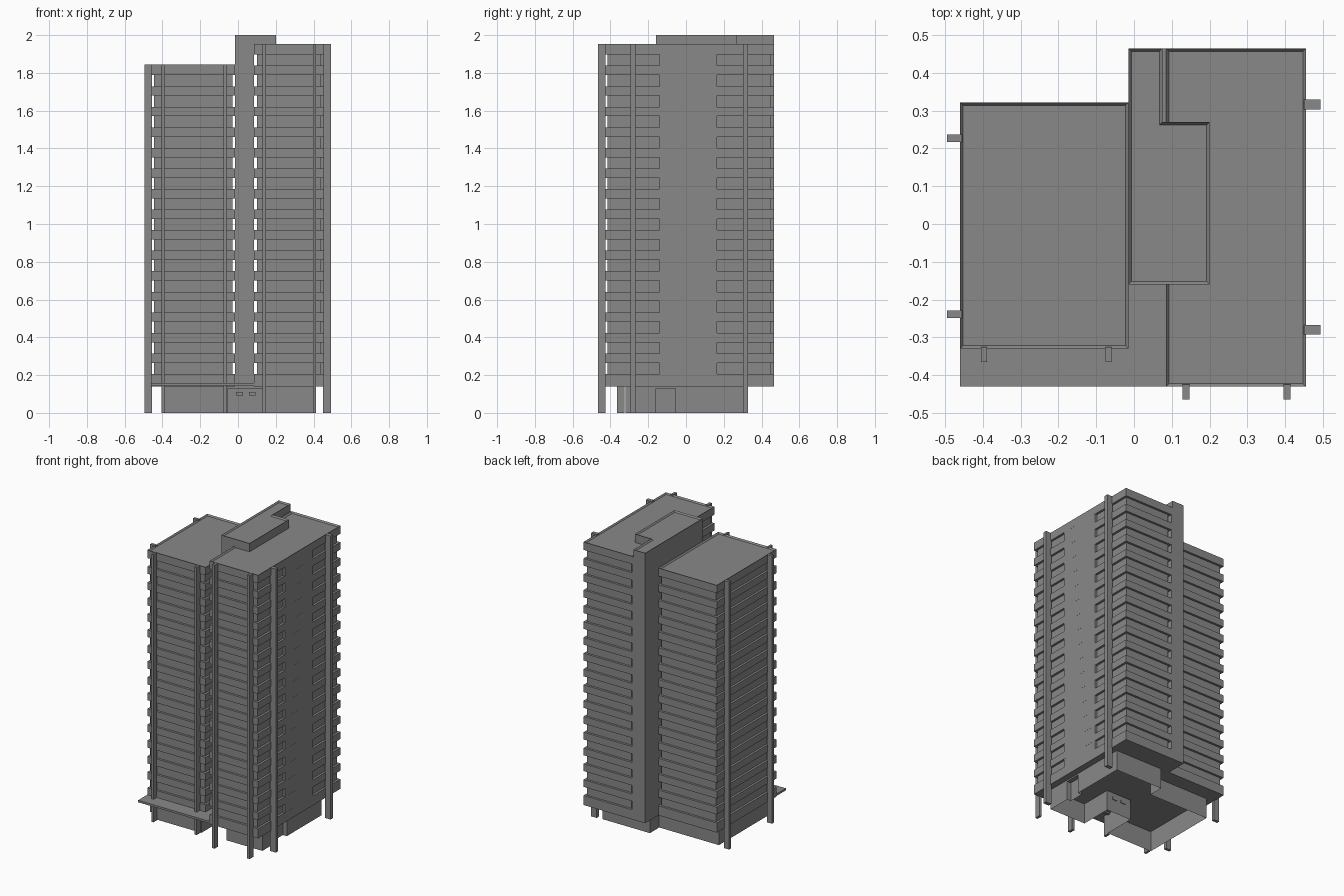
import bpy, bmesh

cube = bpy.data.objects.get("Cube")
if cube:
    bpy.data.objects.remove(cube, do_unlink=True)

concrete = bpy.data.materials.new("concrete_grey")
concrete.use_nodes = True
GREY = (0.25, 0.25, 0.25, 1)
concrete.diffuse_color = GREY
concrete.node_tree.nodes["Principled BSDF"].inputs["Base Color"].default_value = GREY

GROUND_TOP = 0.14      # underside of the towers
PITCH = 0.1088         # storey height
SILL, HEAD = 0.206, 0.265
RECESS = 0.015


def finish(name, bm):
    bmesh.ops.recalc_face_normals(bm, faces=bm.faces)
    mesh = bpy.data.meshes.new(name)
    bm.to_mesh(mesh)
    bm.free()
    mesh.materials.append(concrete)
    obj = bpy.data.objects.new(name, mesh)
    bpy.context.collection.objects.link(obj)
    return obj


def add_prism(bm, outline, z0, z1, parapet=False):
    """Extrude a plan outline; a parapet leaves a thin rim round a sunk roof."""
    bottom = bm.faces.new([bm.verts.new((x, y, z0)) for x, y in outline])
    bottom.normal_update()
    if bottom.normal.z > 0:
        bottom.normal_flip()
    made = bmesh.ops.extrude_face_region(bm, geom=[bottom], use_keep_orig=True)["geom"]
    top = next(g for g in made if isinstance(g, bmesh.types.BMFace))
    for v in top.verts:
        v.co.z = z1
    bmesh.ops.recalc_face_normals(bm, faces=bm.faces)
    if parapet:
        bmesh.ops.inset_region(bm, faces=[top], thickness=0.008, use_even_offset=True)
        for v in top.verts:
            v.co.z -= 0.01
    return bottom, top


def rect(x0, x1, y0, y1):
    return [(x0, y0), (x1, y0), (x1, y1), (x0, y1)]


def prism(name, outline, z0, z1, parapet=False):
    bm = bmesh.new()
    add_prism(bm, outline, z0, z1, parapet)
    return finish(name, bm)


def tower(name, x0, x1, y0, y1, floors):
    """Set-back window walls wrapped by projecting floor bands."""
    top = HEAD + (floors - 1) * PITCH + 0.055
    r = RECESS
    prism(name + "_window_walls", rect(x0 + r, x1 - r, y0 + r, y1 - r),
          GROUND_TOP + 0.01, top - 0.02)
    bm = bmesh.new()
    z = GROUND_TOP
    for i in range(floors):
        add_prism(bm, rect(x0, x1, y0, y1), z, SILL + i * PITCH)
        z = HEAD + i * PITCH
    add_prism(bm, rect(x0, x1, y0, y1), z, top, parapet=True)
    finish(name + "_floor_bands", bm)
    return top


# Two towers and the blank panel on the tall one
low_top = tower("low_tower", -0.46, -0.015, -0.33, 0.322, 15)
high_top = tower("high_tower", 0.085, 0.455, -0.43, 0.465, 16)
prism("blank_side_panel", rect(0.4, 0.4548, -0.14, 0.165), GROUND_TOP + 0.01, high_top - 0.02)

# Central core and rooftop plant room
prism("lift_core", rect(-0.015, 0.085, -0.16, 0.465), GROUND_TOP, high_top - 0.002)
prism("roof_plant_room",
      [(-0.015, -0.16), (0.2, -0.16), (0.2, 0.27), (0.075, 0.27), (0.075, 0.465), (-0.015, 0.465)],
      high_top - 0.012, 2.0, parapet=True)

# Entrance canopy, continued into the slot between the towers
prism("entrance_canopy",
      [(-0.46, -0.43), (0.085, -0.43), (0.085, -0.16), (-0.015, -0.16), (-0.015, -0.33), (-0.46, -0.33)],
      0.144, 0.158)

# Ground floor walls, open underneath, with entrance and side door recesses
bm = bmesh.new()
caps = add_prism(bm, [
    (-0.405, -0.32), (-0.055, -0.32), (-0.055, -0.1), (0.135, -0.1), (0.135, -0.32),
    (0.41, -0.32), (0.41, -0.16), (0.38, -0.16), (0.38, -0.055), (0.41, -0.055),
    (0.41, 0.322), (0.05, 0.322), (0.05, 0.22), (-0.405, 0.22)], 0, GROUND_TOP)
bmesh.ops.delete(bm, geom=list(caps), context='FACES_ONLY')
finish("ground_floor_walls", bm)
prism("entrance_lintel", rect(-0.055, 0.135, -0.32, -0.3), 0.13, 0.145)
prism("side_door_lintel", rect(0.38, 0.41, -0.16, -0.055), 0.13, 0.142)
for side, x in (("left", 0.075), ("right", 0.008)):
    prism(side + "_entrance_lamp", rect(x - 0.018, x + 0.018, -0.125, -0.095), 0.092, 0.11)

# Full-height fins standing on the ground
for i, x in enumerate((-0.397, -0.068)):
    prism(f"low_front_fin_{i + 1}", rect(x - 0.008, x + 0.008, -0.365, -0.325), 0, low_top)
for i, x in enumerate((0.138, 0.405)):
    prism(f"high_front_fin_{i + 1}", rect(x - 0.009, x + 0.009, -0.465, -0.425), 0, high_top)
for i, y in enumerate((-0.239, 0.227)):
    prism(f"low_side_fin_{i + 1}", rect(-0.495, -0.455, y - 0.01, y + 0.01), 0, low_top)
for i, y in enumerate((-0.28, 0.316)):
    prism(f"high_side_fin_{i + 1}", rect(0.45, 0.493, y - 0.013, y + 0.013), 0, high_top)
